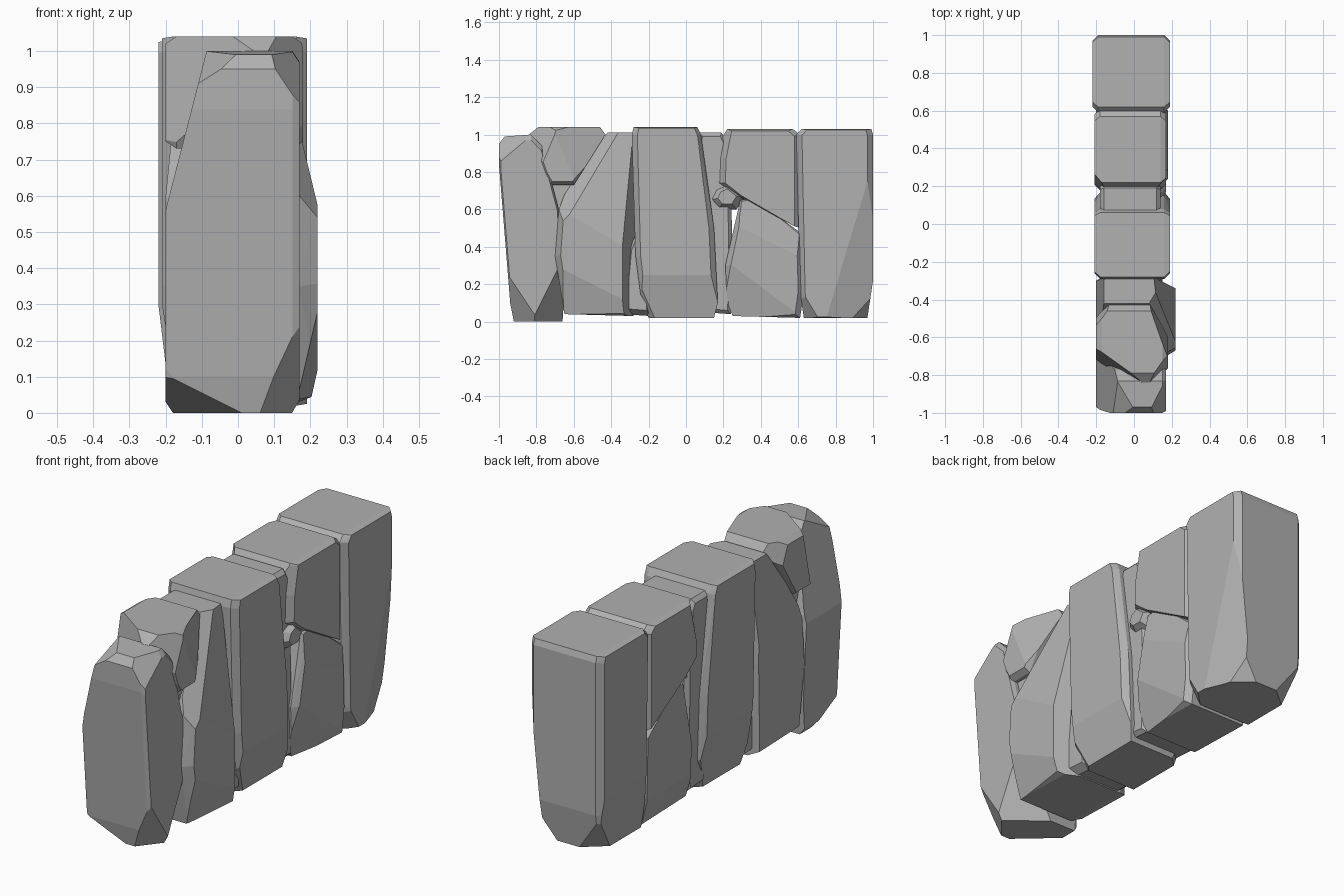
import bpy, bmesh
from mathutils import Vector

stone = bpy.data.materials.new("stone_grey")
stone.diffuse_color = (0.44, 0.44, 0.44, 1)


def hull(points):
    bm = bmesh.new()
    for p in points:
        bm.verts.new(p)
    bmesh.ops.convex_hull(bm, input=bm.verts[:])
    loose = [v for v in bm.verts if not v.link_faces]
    bmesh.ops.delete(bm, geom=loose, context='VERTS')
    return bm


def rock(name, outline, x0, x1, chamfer=0.04, inset=(0.03, 0.03), cuts=()):
    """Convex stone: side outline in (y, z), inset at both x faces, then chipped by planes."""
    ys = [p[0] for p in outline]
    zs = [p[1] for p in outline]
    cy, cz = (min(ys) + max(ys)) / 2, (min(zs) + max(zs)) / 2
    sy = 1 - 2 * inset[0] / (max(ys) - min(ys))
    sz = 1 - 2 * inset[1] / (max(zs) - min(zs))
    pts = []
    for y, z in outline:
        pts += [(x0 + chamfer, y, z), (x1 - chamfer, y, z)]
        y2, z2 = cy + (y - cy) * sy, cz + (z - cz) * sz
        pts += [(x0, y2, z2), (x1, y2, z2)]
    bm = hull(pts)
    for co, no in cuts:
        bmesh.ops.bisect_plane(bm, geom=bm.verts[:] + bm.edges[:] + bm.faces[:],
                               plane_co=co, plane_no=Vector(no).normalized(),
                               clear_outer=True)
        pts = [v.co.copy() for v in bm.verts]
        bm.free()
        bm = hull(pts)
    bmesh.ops.dissolve_limit(bm, angle_limit=0.03, verts=bm.verts[:], edges=bm.edges[:])
    bmesh.ops.recalc_face_normals(bm, faces=bm.faces[:])
    mesh = bpy.data.meshes.new(name)
    bm.to_mesh(mesh)
    bm.free()
    mesh.materials.append(stone)
    obj = bpy.data.objects.new(name, mesh)
    bpy.context.collection.objects.link(obj)


# Front end stone, leaning outward
rock("front_end_stone",
     [(-0.92, 0), (-0.66, 0), (-0.65, 0.15), (-0.68, 0.6), (-0.77, 0.94), (-0.83, 1.0),
      (-0.97, 0.99), (-1.0, 0.95), (-1.0, 0.84), (-0.94, 0.1)],
     -0.20, 0.17, 0.02, (0.01, 0.03),
     [((-0.19, -1, 0.6), (-0.31, 0, 0.08)),
      ((-0.11, -1, 0.91), (-0.07, -0.05, 0.11)),
      ((0.15, -1, 0.88), (0.09, -0.05, 0.06)),
      ((0.16, -0.95, 0.23), (0.15, -0.12, -0.08)),
      ((-0.19, -0.94, 0.1), (-0.09, -0.1, -0.2)),
      ((0.15, -0.71, 0.2), (0.1, 0.12, -0.06))])

# Boulder resting in the gap on top
rock("top_boulder",
     [(-0.84, 1.0), (-0.79, 1.04), (-0.46, 1.04), (-0.43, 1.0), (-0.48, 0.92),
      (-0.60, 0.73), (-0.73, 0.73), (-0.76, 0.78)],
     -0.20, 0.18, 0.03, (0.03, 0.02),
     [((0.15, -0.63, 1.04), (0.2, 0.07, 0.03)),
      ((-0.14, -0.7, 1.04), (-0.1, -0.14, 0.03)),
      ((0.12, -0.77, 1.04), (0.1, -0.07, 0.03)),
      ((-0.17, -0.5, 1.04), (-0.1, 0.07, 0.03))])

# Recessed core behind the boulder's seat
rock("boulder_seat_stone",
     [(-0.75, 0.55), (-0.55, 0.55), (-0.55, 0.78), (-0.73, 0.78)],
     -0.14, 0.13, 0.03, (0.02, 0.02))

# Bulging stone
rock("bulging_stone",
     [(-0.65, 0.04), (-0.28, 0.03), (-0.27, 0.5), (-0.28, 0.95), (-0.29, 1.01), (-0.42, 1.01),
      (-0.45, 0.97), (-0.65, 0.68), (-0.68, 0.6), (-0.70, 0.35)],
     -0.20, 0.22, 0.05, (0.03, 0.02),
     [((0.22, -0.5, 0.5), (0.28, 0.03, 0.05)),
      ((0.22, -0.5, 0.2), (0.17, -0.02, -0.04)),
      ((0.22, -0.34, 0.4), (0.06, 0.12, 0)),
      ((-0.20, -0.5, 0.6), (-0.3, 0, 0.03)),
      ((0.20, -0.58, 0.65), (0.1, -0.06, 0.06))])

# Small wedge at the foot
rock("foot_wedge_stone",
     [(-0.34, 0.04), (-0.19, 0.03), (-0.20, 0.2), (-0.25, 0.5), (-0.30, 0.4), (-0.32, 0.12)],
     -0.17, 0.15, 0.04, (0.02, 0.03))

# Tall middle stone
rock("tall_middle_stone",
     [(-0.20, 0.02), (0.15, 0.02), (0.17, 0.1), (0.15, 0.5), (0.08, 1.0), (0.06, 1.04),
      (-0.28, 1.04), (-0.29, 1.0), (-0.27, 0.35), (-0.24, 0.12)],
     -0.21, 0.19, 0.03, (0.03, 0.005),
     [((0.19, 0, 0.25), (0.2, 0, -0.04)), ((-0.21, 0, 0.3), (-0.25, 0, -0.04)),
      ((0.16, -0.17, 0.05), (0.1, -0.09, -0.06)), ((-0.17, 0.11, 0.05), (-0.1, 0.1, -0.05))])

# Recessed filler between the middle and right stones
rock("recessed_filler_stone",
     [(0.10, 0.05), (0.24, 0.04), (0.25, 0.3), (0.24, 0.75), (0.21, 0.98), (0.19, 1.01),
      (0.07, 1.01), (0.06, 0.95)],
     -0.18, 0.14, 0.02, (0.02, 0.02))

# Pebble wedged between stones
rock("wedged_pebble",
     [(0.12, 0.65), (0.15, 0.71), (0.22, 0.74), (0.32, 0.67), (0.27, 0.60), (0.17, 0.60)],
     -0.17, 0.17, 0.05, (0.05, 0.03))

# Upper right block
rock("upper_block",
     [(0.18, 0.74), (0.19, 0.98), (0.22, 1.03), (0.57, 1.03), (0.61, 1.0),
      (0.61, 0.6), (0.61, 0.50), (0.28, 0.67)],
     -0.21, 0.17, 0.03, (0.03, 0.01),
     [((0.17, 0.24, 1.0), (0.1, -0.1, 0.02)), ((-0.21, 0.26, 1.0), (-0.1, -0.08, 0.02))])

# Lower right block
rock("lower_block",
     [(0.25, 0.03), (0.61, 0.02), (0.63, 0.15), (0.62, 0.47), (0.36, 0.66),
      (0.29, 0.65), (0.21, 0.3), (0.22, 0.1)],
     -0.20, 0.18, 0.03, (0.03, 0.02),
     [((0.18, 0.5, 0.4), (0.3, 0.02, 0.04)), ((0.18, 0.45, 0.15), (0.2, -0.03, -0.04)),
      ((-0.20, 0.5, 0.15), (-0.2, 0, -0.04))])

# Back end stone, the largest block
rock("back_end_stone",
     [(0.63, 0.02), (0.97, 0.02), (1.0, 0.22), (1.0, 1.0), (0.99, 1.03),
      (0.62, 1.03), (0.59, 1.0), (0.60, 0.6), (0.61, 0.15)],
     -0.22, 0.19, 0.03, (0.03, 0.005),
     [((0.19, 0.88, 0.45), (0.12, 0.04, -0.012)),
      ((-0.22, 0.8, 0.3), (-0.25, 0, -0.03)),
      ((0.15, 0.96, 0.12), (0.1, 0.12, -0.09)),
      ((-0.18, 0.96, 0.12), (-0.1, 0.12, -0.09)),
      ((0.16, 0.64, 0.08), (0.1, -0.1, -0.06))])
